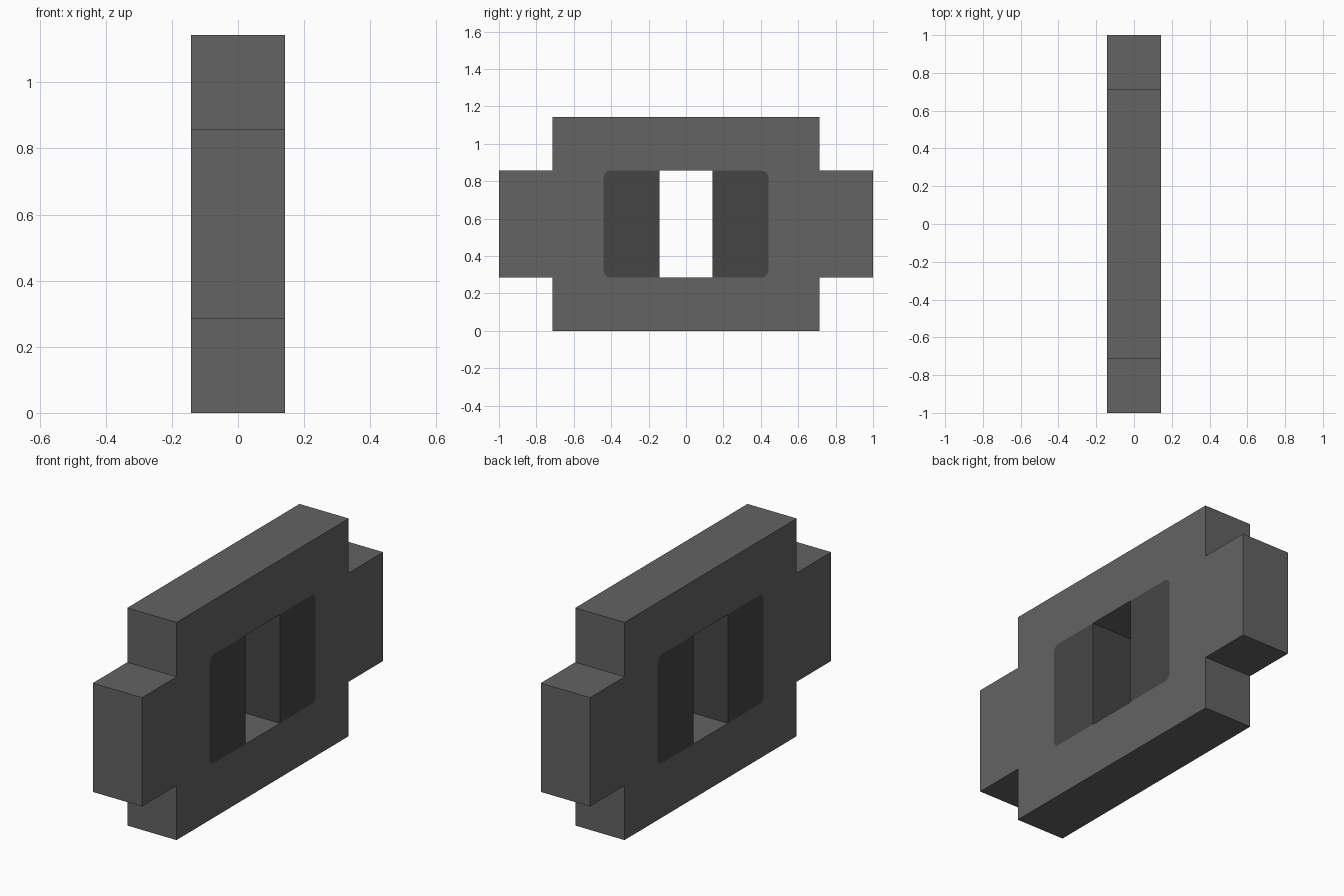
import bpy, bmesh, math

if "Cube" in bpy.data.objects:
    bpy.data.objects.remove(bpy.data.objects["Cube"])

U = 1 / 7            # the model sits on a grid of sevenths
R = 0.035            # corner radius of the dark panels
PANEL_Y = 0.44       # outer edge of the dark panels
Z0, Z1, TOP = 2 * U, 6 * U, 8 * U


def material(name, grey):
    m = bpy.data.materials.new(name)
    m.diffuse_color = (grey, grey, grey, 1)
    m.use_nodes = True
    m.node_tree.nodes["Principled BSDF"].inputs["Base Color"].default_value = m.diffuse_color
    return m


def arc(cy, cz, start):
    """Quarter circle around (cy, cz), counter-clockwise from start degrees."""
    return [(cy + R * math.cos(math.radians(start + 15 * i)),
             cz + R * math.sin(math.radians(start + 15 * i))) for i in range(7)]


# Half profiles (y, z): dark panel beside the slot, and stepped frame around it
edge = [(U, Z0)] + arc(PANEL_Y - R, Z0 + R, -90) + arc(PANEL_Y - R, Z1 - R, 0) + [(U, Z1)]
frame = [(0, 0), (5 * U, 0), (5 * U, Z0), (1, Z0), (1, Z1), (5 * U, Z1),
         (5 * U, TOP), (0, TOP), (0, Z1)] + edge[::-1] + [(0, Z0)]

# Both halves as one flat sheet with shared edges
bm = bmesh.new()
for side in (1, -1):
    for index, outline in enumerate((frame, edge)):
        pts = outline if side == 1 else outline[::-1]
        face = bm.faces.new([bm.verts.new((0, side * y, z)) for y, z in pts])
        face.material_index = index
bmesh.ops.remove_doubles(bm, verts=bm.verts[:], dist=1e-4)
bmesh.ops.recalc_face_normals(bm, faces=bm.faces[:])

mesh = bpy.data.meshes.new("slotted_link_plate")
bm.to_mesh(mesh)
bm.free()
mesh.materials.append(material("mid grey", 0.125))
mesh.materials.append(material("dark grey", 0.06))
plate = bpy.data.objects.new("slotted_link_plate", mesh)
bpy.context.collection.objects.link(plate)

# Thickness; slot walls take the dark colour from the panels
solid = plate.modifiers.new("thickness", 'SOLIDIFY')
solid.thickness = 2 * U
solid.offset = 0
